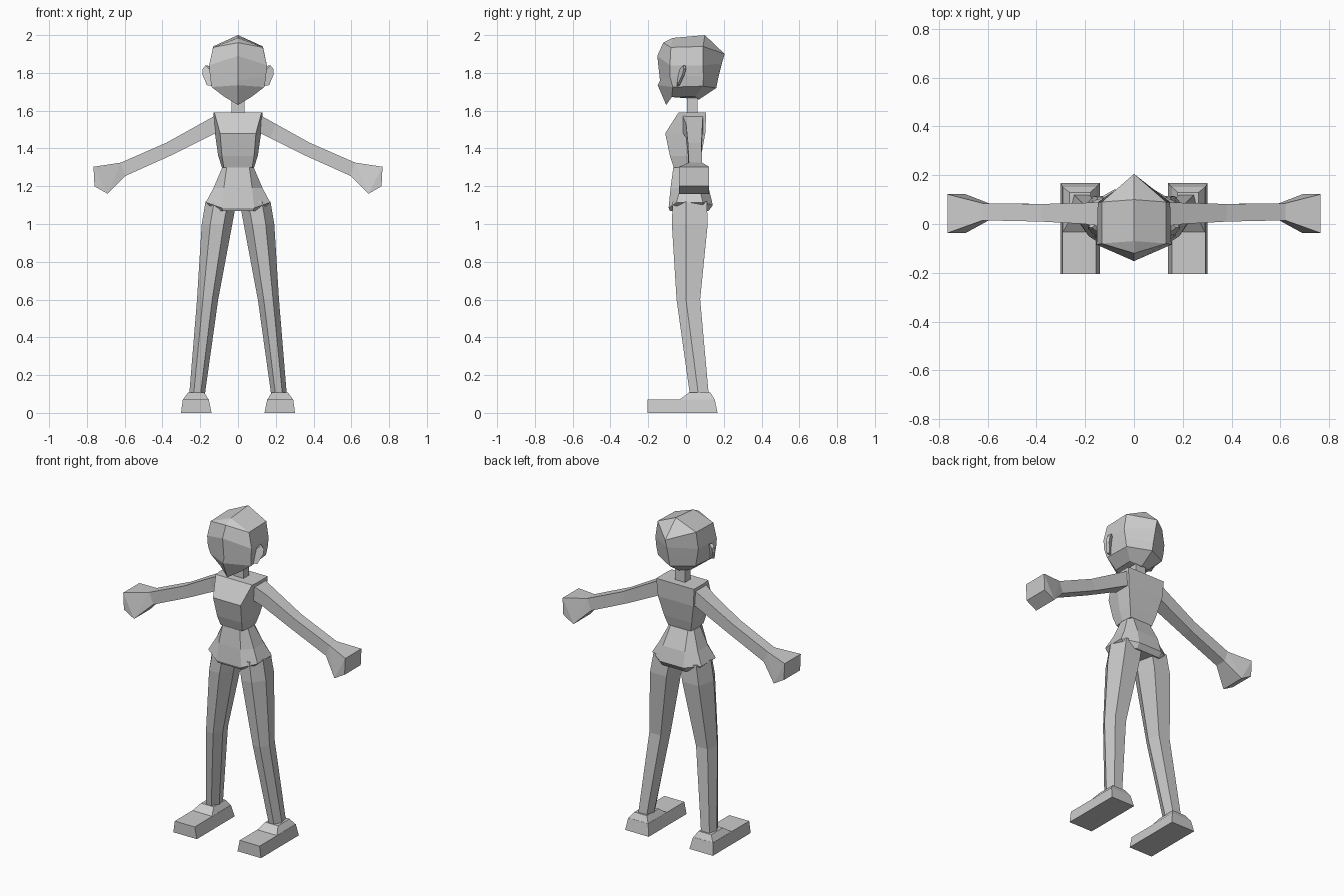
import bpy, bmesh
from mathutils import Vector

if "Cube" in bpy.data.objects:
    bpy.data.objects.remove(bpy.data.objects["Cube"])


def finish(name, bm, mirror=False):
    bmesh.ops.remove_doubles(bm, verts=bm.verts, dist=0.0005)
    bmesh.ops.recalc_face_normals(bm, faces=bm.faces)
    me = bpy.data.meshes.new(name)
    bm.to_mesh(me)
    bm.free()
    ob = bpy.data.objects.new(name, me)
    bpy.context.collection.objects.link(ob)
    if mirror:
        m = ob.modifiers.new("mirror", 'MIRROR')
        m.use_mirror_merge = False
    return ob


def loft(name, rings, mirror=False):
    """Skin a list of equal-length rings and cap both ends."""
    bm = bmesh.new()
    vs = [[bm.verts.new(p) for p in r] for r in rings]
    n = len(vs[0])
    for a, b in zip(vs, vs[1:]):
        for i in range(n):
            j = (i + 1) % n
            bm.faces.new((a[i], a[j], b[j], b[i]))
    bm.faces.new(vs[0])
    bm.faces.new(vs[-1])
    return finish(name, bm, mirror)


def hull(name, pts, mirror=False):
    bm = bmesh.new()
    for p in pts:
        bm.verts.new(p)
    bmesh.ops.convex_hull(bm, input=bm.verts)
    bmesh.ops.dissolve_limit(bm, angle_limit=0.02, verts=bm.verts, edges=bm.edges)
    return finish(name, bm, mirror)


def sym(half):
    """Complete a ring from its right half, listed front to back."""
    return half + [(-x, y, z) for x, y, z in reversed(half) if x > 0]


def at(z, *xy):
    return [(x, y, z) for x, y in xy]


def rect(x0, x1, y0, y1, z):
    return at(z, (x0, y0), (x1, y0), (x1, y1), (x0, y1))


# Head: hexagonal rings from jaw to crown ridge
def head_ring(front, sf, sb, back):
    return [(0, *front), sf, sb, (0, *back),
            (-sb[0], sb[1], sb[2]), (-sf[0], sf[1], sf[2])]


loft("head", [
    head_ring((-.105, 1.63), (.07, -.075, 1.672), (.07, .05, 1.675), (.07, 1.66)),
    head_ring((-.15, 1.735), (.14, -.07, 1.725), (.13, .09, 1.73), (.16, 1.72)),
    head_ring((-.138, 1.76), (.148, -.085, 1.78), (.14, .092, 1.78), (.17, 1.77)),
    head_ring((-.152, 1.89), (.153, -.085, 1.84), (.148, .09, 1.84), (.19, 1.85)),
    head_ring((-.12, 1.96), (.132, -.08, 1.935), (.132, .09, 1.94), (.205, 1.90)),
    head_ring((-.07, 1.985), (0, -.07, 1.985), (0, .1, 2.0), (.1, 2.0))])

# Ears: thin flaps flaring backwards
ear = [(.135, -.05, 1.73), (.165, -.045, 1.735), (.188, -.02, 1.79),
       (.188, -.012, 1.82), (.172, -.015, 1.84), (.14, -.04, 1.81)]
loft("ear", [ear, [(x - .012, y + .012, z) for x, y, z in ear]], True)

# Neck
loft("neck", [rect(-.035, .035, .005, .06, z) for z in (1.58, 1.69)])

# Torso
loft("torso", [sym(at(*r)) for r in (
    (1.30, (.075, -.065), (.085, 0), (.078, .065)),
    (1.36, (.085, -.085), (.105, 0), (.095, .08)),
    (1.48, (.095, -.11), (.122, 0), (.122, .102)),
    (1.59, (.125, -.04), (.13, 0), (.13, .107)))])

# Flared hips
loft("hips", [
    sym(at(1.07, (.08, -.085), (.12, -.04), (.12, .09), (.08, .12))),
    sym([(.085, -.092, 1.085), (.17, -.05, 1.115), (.17, .09, 1.115), (.08, .142, 1.10)]),
    sym(at(1.19, (.075, -.082), (.13, -.03), (.13, .07), (.075, .12))),
    sym(at(1.30, (.06, -.067), (.083, -.02), (.083, .04), (.06, .067)))])


# Legs: six-sided, splayed, bent back below the knee
def leg_ring(z, xi, xo, yf, ym, yb):
    w = xo - xi
    return at(z, (xi + .28 * w, yf), (xi + .72 * w, yf), (xo, ym),
              (xo - .15 * w, yb), (xi + .15 * w, yb), (xi, ym))


loft("leg", [leg_ring(*r) for r in (
    (.10, .175, .258, .02, .065, .12),
    (.60, .105, .217, -.05, .0, .075),
    (1.0, .03, .192, -.075, .0, .115),
    (1.12, .008, .172, -.07, .0, .11))], True)

# Feet: flat shoe and raised ankle
loft("shoe", [rect(.14, .302, -.205, .167, 0),
              rect(.155, .292, -.205, .152, .072)], True)
loft("ankle", [rect(.155, .292, -.035, .152, .07),
               rect(.178, .265, .015, .13, .107)], True)


# Arms: four-sided, tapering to the wrist
def arm_ring(xt, zt, xb, zb, y0, y1):
    return [(xt, y0, zt), (xt, y1, zt), (xb, y1, zb), (xb, y0, zb)]


wrist = arm_ring(.62, 1.325, .595, 1.255, .015, .085)
loft("arm", [arm_ring(.11, 1.58, .10, 1.49, -.02, .09),
             arm_ring(.20, 1.53, .17, 1.455, .0, .087),
             arm_ring(.38, 1.43, .35, 1.365, .01, .082), wrist], True)

# Hands: mitten block
hull("hand", wrist + [(x, y, z) for y in (-.037, .122)
                      for x, z in ((.765, 1.303), (.76, 1.20), (.69, 1.16))], True)
